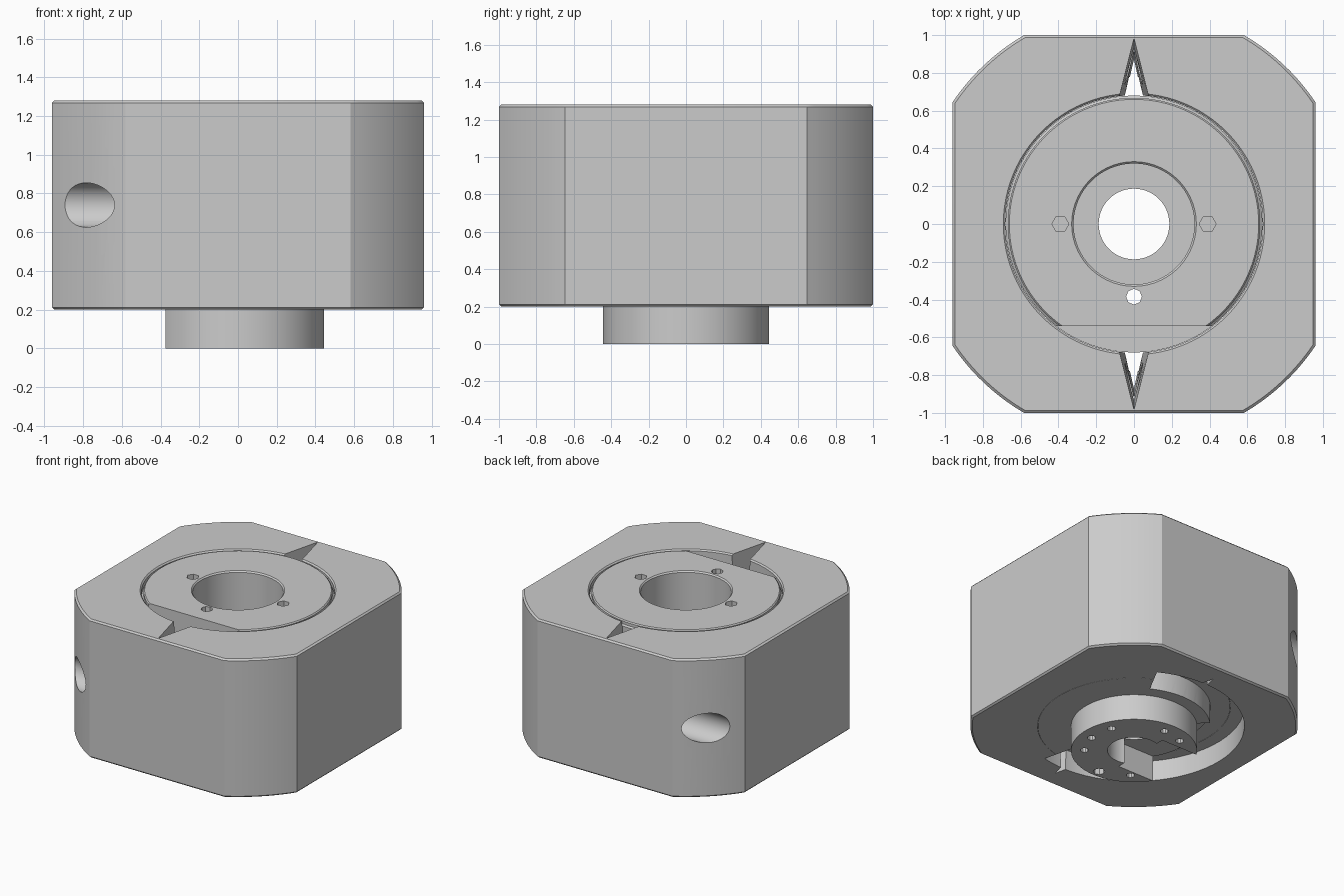
import bpy, bmesh, math
from mathutils import Matrix

if "Cube" in bpy.data.objects:
    bpy.data.objects.remove(bpy.data.objects["Cube"])

grey = bpy.data.materials.new("machined_grey")
grey.diffuse_color = (0.6, 0.6, 0.6, 1)
grey.use_nodes = True
grey.node_tree.nodes["Principled BSDF"].inputs["Base Color"].default_value = grey.diffuse_color


def finish(bm, name):
    bmesh.ops.recalc_face_normals(bm, faces=bm.faces)
    me = bpy.data.meshes.new(name)
    bm.to_mesh(me)
    bm.free()
    me.materials.append(grey)
    ob = bpy.data.objects.new(name, me)
    bpy.context.collection.objects.link(ob)
    return ob


def loft(name, rings):
    """Skin a stack of outlines and cap both ends."""
    bm = bmesh.new()
    loops = [[bm.verts.new(p) for p in r] for r in rings]
    n = len(loops[0])
    for a, b in zip(loops, loops[1:]):
        for i in range(n):
            j = (i + 1) % n
            bm.faces.new((a[i], a[j], b[j], b[i]))
    bm.faces.new(loops[0][::-1])
    bm.faces.new(loops[-1])
    return finish(bm, name)


def prism(name, pts, z0, z1):
    return loft(name, [[(x, y, z) for x, y in pts] for z in (z0, z1)])


def lathe(name, profile, n=96):
    """Revolve a closed (radius, z) profile about z."""
    bm = bmesh.new()
    rows = []
    for i in range(n):
        a = 2 * math.pi * i / n
        rows.append([bm.verts.new((r * math.cos(a), r * math.sin(a), z)) for r, z in profile])
    m = len(profile)
    for i in range(n):
        a, b = rows[i], rows[(i + 1) % n]
        for k in range(m):
            l = (k + 1) % m
            bm.faces.new((a[k], b[k], b[l], a[l]))
    return finish(bm, name)


def circle(r, n, cx=0, cy=0):
    return [(cx + r * math.cos(2 * math.pi * i / n), cy + r * math.sin(2 * math.pi * i / n)) for i in range(n)]


def sector(r0, r1, a0, a1, n=40):
    angs = [math.radians(a0 + (a1 - a0) * i / n) for i in range(n + 1)]
    return ([(r1 * math.cos(a), r1 * math.sin(a)) for a in angs]
            + [(r0 * math.cos(a), r0 * math.sin(a)) for a in reversed(angs)])


def rect(x0, x1, y0, y1):
    return [(x0, y0), (x1, y0), (x1, y1), (x0, y1)]


def cut(ob, cutter):
    mod = ob.modifiers.new("cut", 'BOOLEAN')
    mod.operation, mod.solver, mod.object = 'DIFFERENCE', 'EXACT', cutter
    bpy.context.view_layer.objects.active = ob
    bpy.ops.object.modifier_apply(modifier=mod.name)
    bpy.data.objects.remove(cutter)


# Housing: rectangle with corners rounded by one large circle, thin edge chamfers
HX, HY, R = 0.96, 1.0, 1.157
a0, a1 = math.acos(HX / R), math.asin(HY / R)
quarter = [(R * math.cos(a0 + (a1 - a0) * i / 10), R * math.sin(a0 + (a1 - a0) * i / 10)) for i in range(11)]
outline = (quarter + [(-x, y) for x, y in reversed(quarter)]
           + [(-x, -y) for x, y in quarter] + [(x, -y) for x, y in reversed(quarter)])
housing = loft("housing", [[(x * s, y * s, z) for x, y in outline]
                           for s, z in ((0.988, 0.2), (1, 0.212), (1, 1.268), (0.988, 1.28))])

# Main bore with a chamfered top rim
cut(housing, loft("bore_cutter", [[(x, y, z) for x, y in circle(r, 96)]
                                  for r, z in ((0.682, 0.1), (0.682, 1.27), (0.712, 1.3))]))
# Arc recess in the underside
cut(housing, prism("recess_cutter", sector(0.5, 0.78, 62, 284), 0.1, 0.36))

for s in (1, -1):
    # Tapered wedge notch beside the bore
    cut(housing, loft("notch_cutter", [[(-w, s * 0.66, z), (w, s * 0.66, z), (0, s * tip, z)]
                                       for w, tip, z in ((0.045, 0.86, 0.1), (0.082, 0.985, 1.3))]))
    # Blind cross hole entering through the left corner
    hole = prism("cross_hole_cutter", circle(0.115, 40), -1.2, 0.2)
    hole.data.transform(Matrix.Translation((0, s * 0.85, 0.74)) @ Matrix.Rotation(math.pi / 2, 4, 'Y'))
    cut(housing, hole)

# Insert: flanged cup with lower hub, central bore and relieved top edge
insert = lathe("insert", [(0.187, 0), (0.445, 0), (0.445, 0.2), (0.68, 0.2), (0.68, 1.24), (0.668, 1.25),
                          (0.668, 1.272), (0.66, 1.28), (0.33, 1.28), (0.32, 1.27), (0.32, 0.25), (0.187, 0.25)])
# Flat segment cut at the front of the top
cut(insert, prism("segment_cutter", rect(-0.6, 0.6, -0.8, -0.54), 0.95, 1.4))
# Underside arc recess and the wider pocket at the left
cut(insert, prism("arc_cutter", sector(0.54, 0.8, 62, 284), 0.1, 0.36))
cut(insert, prism("pocket_cutter", sector(0.447, 0.6, 135, 225), 0.1, 0.34))
# Slot opening the hub to the left
cut(insert, prism("slot_cutter", rect(-0.6, -0.06, -0.24, 0.24), -0.1, 0.2))

# Screw holes: hexagonal on top, small round ones under the hub
for x, y in ((0.39, 0), (-0.39, 0)):
    cut(insert, prism("hex_cutter", circle(0.045, 6, x, y), 1.1, 1.4))
cut(insert, prism("through_hole_cutter", circle(0.042, 8, 0, -0.385), -0.1, 1.4))
for deg in (-39, -9, 23, 88, 117, 234):
    a = math.radians(deg)
    cut(insert, prism("screw_cutter", circle(0.03, 10, 0.35 * math.cos(a), 0.35 * math.sin(a)), -0.1, 0.12))

for ob in (housing, insert):
    bpy.ops.object.select_all(action='DESELECT')
    ob.select_set(True)
    bpy.context.view_layer.objects.active = ob
    bpy.ops.object.shade_smooth_by_angle(angle=math.radians(25))
